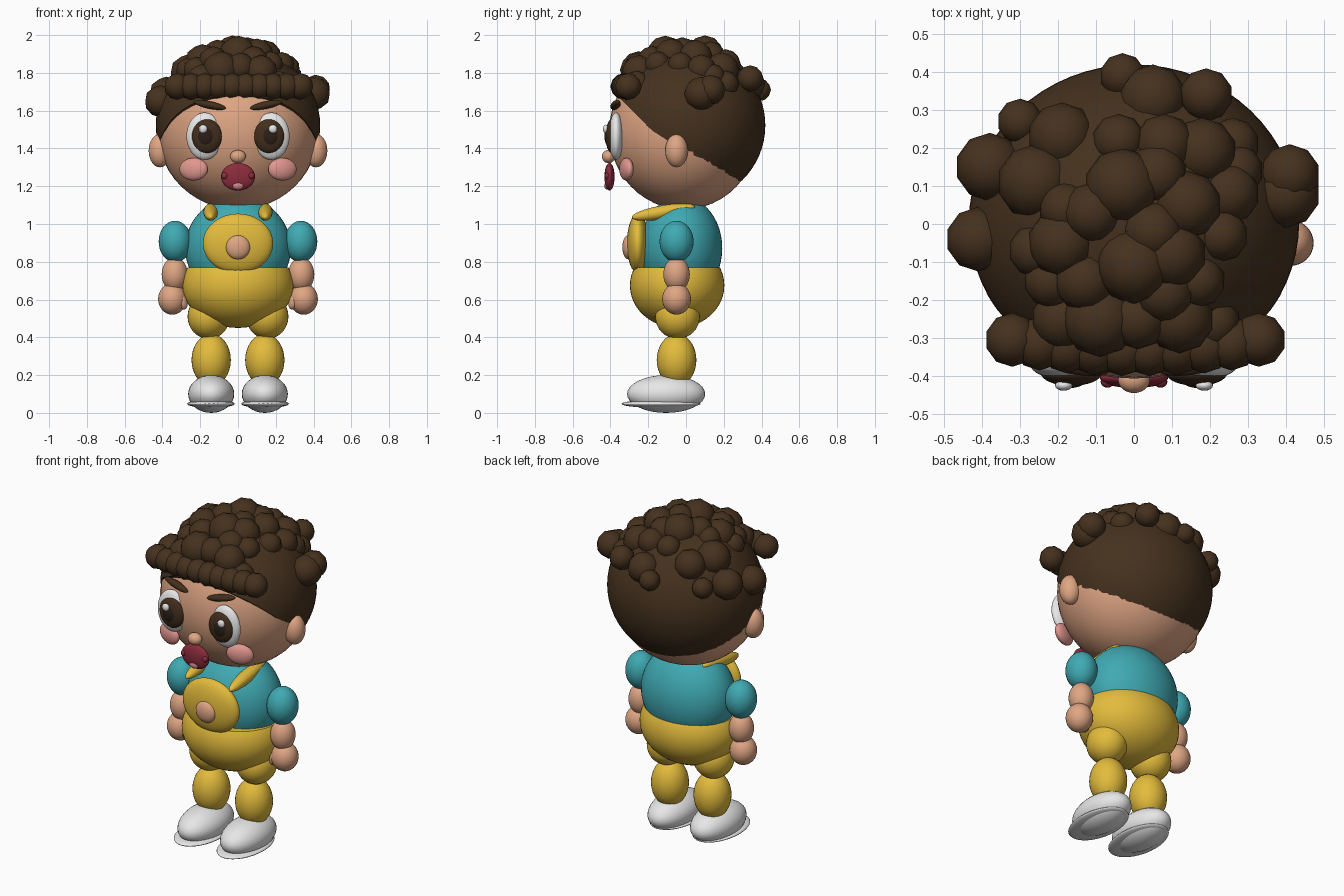
import bpy
import bmesh
from math import sqrt
from mathutils import Euler, Matrix, Vector

default_cube = bpy.data.objects.get("Cube")
if default_cube:
    bpy.data.objects.remove(default_cube, do_unlink=True)


def material(name, r, g, b):
    mat = bpy.data.materials.new(name)
    mat.use_nodes = True
    mat.diffuse_color = (r, g, b, 1)
    mat.node_tree.nodes["Principled BSDF"].inputs["Base Color"].default_value = (r, g, b, 1)
    return mat


skin = material("skin", 0.74, 0.38, 0.23)
hair = material("brown hair", 0.06, 0.031, 0.013)
teal = material("teal shirt", 0.05, 0.4, 0.45)
yellow = material("yellow overalls", 0.77, 0.5, 0.045)
white = material("white", 0.82, 0.82, 0.82)
iris_brown = material("iris brown", 0.055, 0.027, 0.012)
pupil_dark = material("pupil dark", 0.025, 0.014, 0.008)
red = material("mouth red", 0.26, 0.025, 0.045)
pink = material("cheek pink", 0.76, 0.31, 0.28)
tongue_pink = material("tongue pink", 0.65, 0.25, 0.27)


def finish(bm, name, mat):
    for face in bm.faces:
        face.smooth = True
    mesh = bpy.data.meshes.new(name)
    bm.to_mesh(mesh)
    bm.free()
    mesh.materials.append(mat)
    obj = bpy.data.objects.new(name, mesh)
    bpy.context.collection.objects.link(obj)
    return obj


def ball(name, mat, loc, size, rot=(0, 0, 0), segments=32, cuts=()):
    """Ellipsoid; each cut (point, normal) retains only the side the normal points to."""
    bm = bmesh.new()
    bmesh.ops.create_uvsphere(bm, u_segments=segments, v_segments=segments // 2, radius=1)
    bm.transform(Matrix.LocRotScale(Vector(loc), Euler(rot), Vector(size)))
    for point, normal in cuts:
        cut = bmesh.ops.bisect_plane(bm, geom=bm.verts[:] + bm.edges[:] + bm.faces[:],
                                     plane_co=point, plane_no=normal, clear_inner=True)
        rim = [e for e in cut["geom_cut"] if isinstance(e, bmesh.types.BMEdge)]
        bmesh.ops.contextual_create(bm, geom=rim)
    if cuts:
        sharp = [e for e in bm.edges if e.is_manifold and e.calc_face_angle() > 0.6]
        bmesh.ops.split_edges(bm, edges=sharp)
    return finish(bm, name, mat)


def pair(name, mat, loc, size, rot=(0, 0, 0), segments=32):
    """Matching ellipsoids on the left (+x) and right (-x)."""
    for label, s in (("left", 1), ("right", -1)):
        ball(f"{label}_{name}", mat, (s * loc[0], loc[1], loc[2]), size,
             (rot[0], s * rot[1], s * rot[2]), segments)


def curl(name, loc, radius):
    bm = bmesh.new()
    bmesh.ops.create_icosphere(bm, subdivisions=2, radius=radius)
    bm.transform(Matrix.Translation(loc))
    finish(bm, name, hair)


# Head and hair cap, whose hairline is steep at the temples and shallower to the nape
ball("head", skin, (0, -0.012, 1.49), (0.425, 0.395, 0.413), segments=48)
hairline = (0, -0.18, 1.495)
ball("hair_cap", hair, (0, 0.005, 1.522), (0.435, 0.415, 0.41), segments=64,
     cuts=[(hairline, (0, 0.71, 0.71)), (hairline, (0, 0.54, 0.84))])
pair("ear", skin, (0.413, -0.05, 1.388), (0.06, 0.06, 0.088))

# Face
pair("eye", white, (0.177, -0.37, 1.465), (0.096, 0.04, 0.125))
pair("iris", iris_brown, (0.165, -0.393, 1.465), (0.08, 0.033, 0.09))
pair("pupil", pupil_dark, (0.17, -0.41, 1.465), (0.045, 0.022, 0.052))
pair("eye_highlight", white, (0.185, -0.425, 1.503), (0.023, 0.014, 0.023), segments=16)
pair("eyebrow", iris_brown, (0.15, -0.373, 1.63), (0.088, 0.024, 0.02), (0, -0.2, 0.15))
pair("cheek", pink, (0.235, -0.315, 1.29), (0.078, 0.032, 0.06), (0, 0, 0.3))
ball("nose", skin, (0, -0.41, 1.357), (0.042, 0.035, 0.035))
ball("mouth", red, (0, -0.405, 1.25), (0.09, 0.027, 0.073))
pair("mouth_corner", red, (0.07, -0.415, 1.255), (0.018, 0.016, 0.018), segments=16)
ball("tongue", tongue_pink, (0, -0.42, 1.203), (0.03, 0.013, 0.02), segments=16)

# Torso and overalls
ball("shirt", teal, (0, -0.025, 0.872), (0.28, 0.217, 0.275), segments=48)
ball("trousers", yellow, (0, -0.047, 0.675), (0.295, 0.25, 0.225), segments=48,
     cuts=[((0, 0, 0.77), (0, 0, -1))])
ball("bib", yellow, (0, -0.255, 0.897), (0.186, 0.058, 0.158))
ball("bib_button", skin, (0, -0.305, 0.877), (0.064, 0.032, 0.064))
pair("strap", yellow, (0.145, -0.12, 1.063), (0.038, 0.17, 0.036), (0.17, 0, 0))

# Arms
pair("sleeve", teal, (0.333, -0.05, 0.907), (0.087, 0.09, 0.11))
pair("forearm", skin, (0.335, -0.05, 0.733), (0.069, 0.07, 0.09))
pair("hand", skin, (0.348, -0.05, 0.603), (0.075, 0.076, 0.083))
pair("thumb", skin, (0.295, -0.075, 0.59), (0.026, 0.03, 0.045), (0, 0.3, 0), 16)

# Legs and shoes; the rounded shoe bottom pokes through the thin sole
pair("thigh", yellow, (0.155, -0.045, 0.51), (0.112, 0.118, 0.118))
pair("shin", yellow, (0.142, -0.05, 0.28), (0.104, 0.105, 0.138))
pair("shoe", white, (0.142, -0.105, 0.1), (0.122, 0.207, 0.1))
pair("sole", white, (0.143, -0.132, 0.048), (0.126, 0.21, 0.022))

# Fringe: a row of curls bowed across the forehead
for i in range(10):
    t = (i - 4.5) / 4.5
    curl(f"fringe_curl_{i}", (0.325 * t + 0.004, -0.33 + 0.025 * t * t, 1.728), 0.071)

# Loose curls at the sides and back: x, y, z and radius in hundredths
loose = [(-41, -4, 165, 8.5), (-38, 15, 169, 9), (41, 13, 171, 8), (40, 8, 169, 9),
         (-3, 39, 171, 6), (19, 34, 177, 7)]
for i, (x, y, z, r) in enumerate(loose):
    curl(f"loose_curl_{i}", (x / 100, y / 100, z / 100), r / 100)

# Curls over the crown: x, y and radius in hundredths, dropped onto a dome
crown = [
    (-26, 11, 10), (-19, 23, 9), (-30, 27, 6), (5, 33, 9), (26, 21, 7), (25, 8, 8),
    (-3, 10, 10), (8, 21, 8), (18, 19, 9), (14, 5, 9), (0, -11, 10), (-19, -5, 9),
    (-26, -7, 7), (10, -8, 9), (17, -15, 7), (-9, -25, 10), (12, -25, 9), (-19, -25, 8),
    (21, -26, 7), (-4, 22, 7), (-11, 3, 8), (23, -3, 7), (1, -25, 8), (-13, -15, 8),
    (-18, 4, 7), (6, 13, 8), (5, -2, 8), (8, -18, 8), (27, 14, 7), (-22, -15, 7),
]
for i, (x, y, r) in enumerate(crown):
    x, y = x / 100, y / 100
    z = 1.5 + sqrt(max(0.036, 0.412 ** 2 - x * x - y * y))
    curl(f"crown_curl_{i}", (x, y, z), r / 100)
